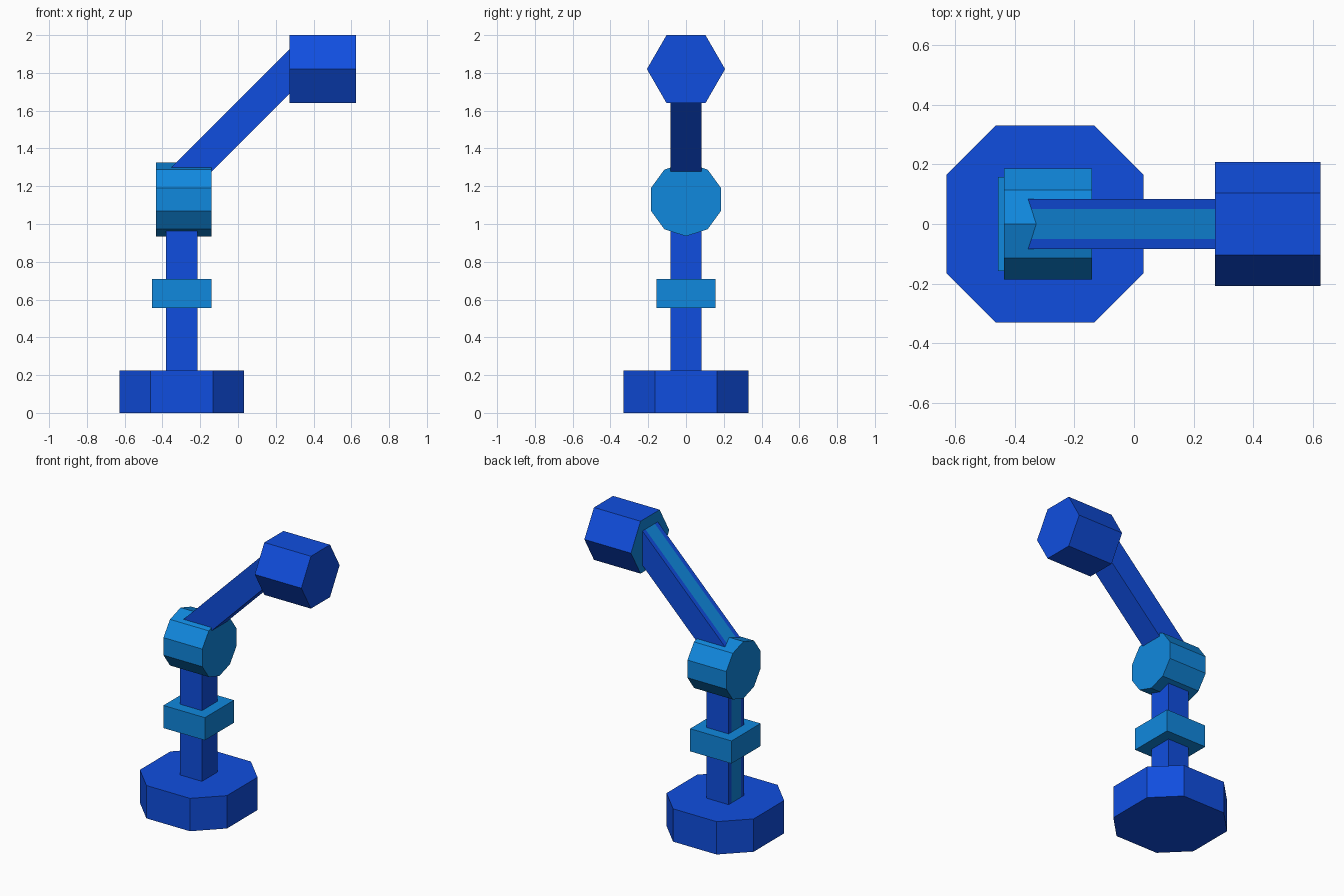
import bpy, bmesh, math
from mathutils import Vector, Matrix

if "Cube" in bpy.data.objects:
    bpy.data.objects.remove(bpy.data.objects["Cube"])

CX = -0.298  # axis of the base and post


def material(name, color):
    m = bpy.data.materials.new(name)
    m.diffuse_color = (*color, 1)
    m.use_nodes = True
    m.node_tree.nodes["Principled BSDF"].inputs["Base Color"].default_value = m.diffuse_color
    return m


BLUE = material("deep blue", (0.0052, 0.076, 0.74))
SKY = material("sky blue", (0.0052, 0.246, 0.73))


def finish(name, bm, *mats):
    bmesh.ops.recalc_face_normals(bm, faces=bm.faces)
    me = bpy.data.meshes.new(name)
    bm.to_mesh(me)
    bm.free()
    for m in mats:
        me.materials.append(m)
    ob = bpy.data.objects.new(name, me)
    bpy.context.collection.objects.link(ob)
    return ob


def extrude_profile(points, vec):
    bm = bmesh.new()
    face = bm.faces.new([bm.verts.new(p) for p in points])
    top = bmesh.ops.extrude_face_region(bm, geom=[face], use_keep_orig=True)["geom"]
    bmesh.ops.translate(bm, vec=vec, verts=[v for v in top if isinstance(v, bmesh.types.BMVert)])
    bm.normal_update()
    return bm


def drum(name, x0, x1, z, r, sides, start, mats, back_index=0):
    """Prism lying along x; its rear cap may take a second colour."""
    pts = []
    for i in range(sides):
        a = math.radians(start) + math.tau * i / sides
        pts.append((x0, r * math.cos(a), z + r * math.sin(a)))
    bm = extrude_profile(pts, (x1 - x0, 0, 0))
    for f in bm.faces:
        if f.calc_center_median().x < x0 + 0.001:
            f.material_index = back_index
    return finish(name, bm, *mats)


def striped_beam(name, start, end, half, stripe):
    """Square beam in the xz plane with a stripe cut into its rear face."""
    a, b = Vector(start), Vector(end)
    d = (b - a).normalized()
    n = Vector((-d.z, 0, d.x))
    y = Vector((0, half, 0))
    bm = extrude_profile([a + n * half + y, a + n * half - y,
                          a - n * half - y, a - n * half + y], b - a)
    for s in (-stripe, stripe):
        bmesh.ops.bisect_plane(bm, geom=bm.verts[:] + bm.edges[:] + bm.faces[:],
                               plane_co=(0, s, 0), plane_no=(0, 1, 0))
    for f in bm.faces:
        c = f.calc_center_median()
        if (c - a).dot(n) > half * 0.9 and abs(c.y) < stripe:
            f.material_index = 1
    return finish(name, bm, BLUE, SKY)


# Base: square with cut corners
h, c = 0.33, 0.165
octagon = [(h, -c), (h, c), (c, h), (-c, h), (-h, c), (-h, -c), (-c, -h), (c, -h)]
finish("base", extrude_profile([(CX + x, y, 0) for x, y in octagon], (0, 0, 0.225)), BLUE)

# Post and slanted arm
striped_beam("post", (CX, 0, 0.2), (CX, 0, 1.05), 0.083, 0.051)
striped_beam("arm", (-0.33, 0, 1.205), (0.35, 0, 1.885), 0.083, 0.051)

# Collar around the post
bm = bmesh.new()
bmesh.ops.create_cube(bm, size=1, matrix=Matrix.Translation((CX, 0, 0.632))
                      @ Matrix.Diagonal((0.314, 0.314, 0.155, 1)))
finish("collar", bm, SKY)

# Elbow joint and head
drum("elbow_joint", -0.435, -0.141, 1.13, 0.195, 10, 90, [SKY])
drum("head", 0.272, 0.625, 1.82, 0.207, 6, 0, [BLUE, SKY], back_index=1)
